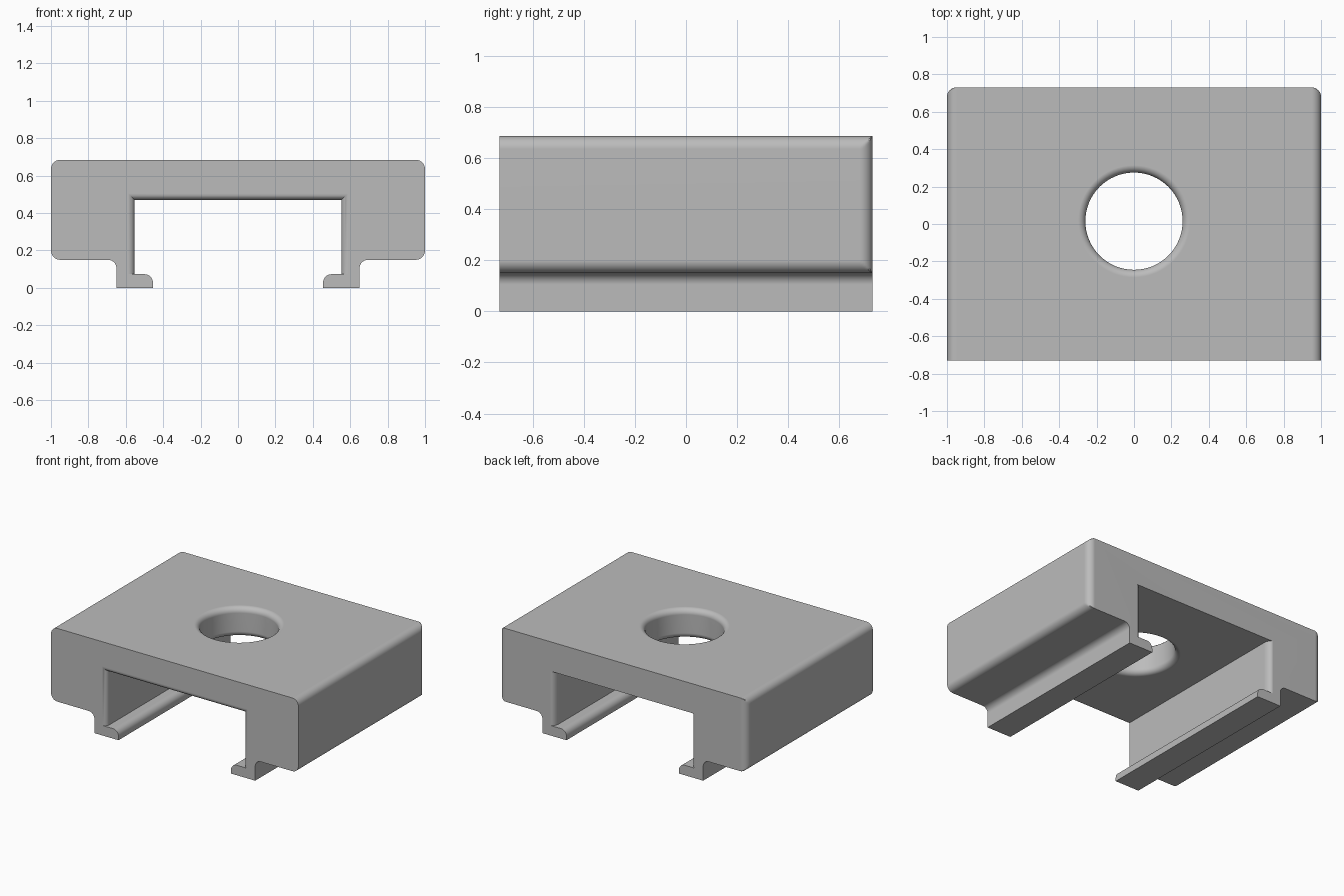
import bpy, bmesh
from math import sin, cos, pi, sqrt, radians

if "Cube" in bpy.data.objects:
    bpy.data.objects.remove(bpy.data.objects["Cube"], do_unlink=True)

HALF_DEPTH = 0.73
TOP, CEILING, LEDGE, FOOT_TOP = 0.685, 0.47, 0.15, 0.073
WALL_X, TIP_X, LEG_X = 0.553, 0.455, 0.65
ROUND = 0.05
FLARE = 0.035
HOLE_R, HOLE_Y, HOLE_ROUND = 0.26, 0.015, 0.04
STEPS = 8


def rounded(p, r, d_in, d_out):
    """Quarter arc replacing the corner p between two axis directions."""
    pts = []
    for i in range(STEPS + 1):
        t = pi / 2 * i / STEPS
        pts.append(tuple(p[k] - d_in[k] * r * (1 - sin(t)) + d_out[k] * r * (1 - cos(t))
                         for k in (0, 1)))
    return pts


def loft(name, rings):
    """Skin equal-length rings and cap both ends."""
    bm = bmesh.new()
    loops = [[bm.verts.new(co) for co in ring] for ring in rings]
    n = len(loops[0])
    for a, b in zip(loops, loops[1:]):
        for i in range(n):
            j = (i + 1) % n
            bm.faces.new((a[i], a[j], b[j], b[i]))
    bm.faces.new(loops[0])
    bm.faces.new(loops[-1])
    bmesh.ops.recalc_face_normals(bm, faces=bm.faces)
    mesh = bpy.data.meshes.new(name)
    bm.to_mesh(mesh)
    bm.free()
    obj = bpy.data.objects.new(name, mesh)
    bpy.context.collection.objects.link(obj)
    return obj


LEFT, RIGHT, UP, DOWN = (-1, 0), (1, 0), (0, 1), (0, -1)


def section(y, wall_flare=0, ceiling_flare=0, inset=0):
    """Clip cross-section with widened channel and trimmed outer sides."""
    wall = WALL_X + wall_flare
    half = [(wall, CEILING + ceiling_flare), (wall, FOOT_TOP)]
    half += rounded((TIP_X, FOOT_TOP), 0.045, LEFT, DOWN)
    half += [(TIP_X, 0), (LEG_X, 0)]
    half += rounded((LEG_X, LEDGE), 0.045, UP, RIGHT)
    half += rounded((1, LEDGE), ROUND, RIGHT, UP)
    half += rounded((1, TOP), ROUND, UP, LEFT)
    half = [(min(x, 1 - inset), z) for x, z in half]
    outline = half + [(-x, z) for x, z in reversed(half)]
    return [(x, y, z) for x, z in outline]


# Body: flared channel mouth at the front, rounded upright edges at the back
rings = []
for i in range(STEPS + 1):
    t = pi / 2 * i / STEPS
    f = FLARE * (1 - sin(t))
    rings.append(section(-HALF_DEPTH + FLARE * (1 - cos(t)), f, f))
for i in range(STEPS + 1):
    t = pi / 2 * i / STEPS
    drop = 1 - cos(t)
    rings.append(section(HALF_DEPTH - ROUND * (1 - sin(t)), FLARE * drop, 0, ROUND * drop))
body = loft("clip_body", rings)

# Round hole with softened rims
wide = HOLE_R + HOLE_ROUND
profile = [(wide, CEILING - 0.1)]
profile += rounded((HOLE_R, CEILING), HOLE_ROUND, LEFT, UP)
profile += rounded((HOLE_R, TOP), HOLE_ROUND, UP, RIGHT)
profile += [(wide, TOP + 0.1)]
SIDES = 64
cutter = loft("hole_cutter", [
    [(r * cos(2 * pi * k / SIDES), HOLE_Y + r * sin(2 * pi * k / SIDES), z) for k in range(SIDES)]
    for r, z in profile])
cutter.hide_render = True

bpy.ops.object.select_all(action="DESELECT")
bpy.context.view_layer.objects.active = body
body.select_set(True)
cut = body.modifiers.new("hole", "BOOLEAN")
cut.operation = "DIFFERENCE"
cut.solver = "EXACT"
cut.object = cutter
bpy.ops.object.modifier_apply(modifier=cut.name)
bpy.data.objects.remove(cutter, do_unlink=True)

# Plain grey material
grey = bpy.data.materials.new("plain_grey")
grey.use_nodes = True
colour = (0.5, 0.5, 0.5, 1)
grey.diffuse_color = colour
grey.node_tree.nodes["Principled BSDF"].inputs["Base Color"].default_value = colour
body.data.materials.clear()
body.data.materials.append(grey)

# Smooth rounds, crisp edges, flat faces kept flat
bpy.ops.object.shade_smooth_by_angle(angle=radians(30))
weighted = body.modifiers.new("flat_faces", "WEIGHTED_NORMAL")
weighted.keep_sharp = True
